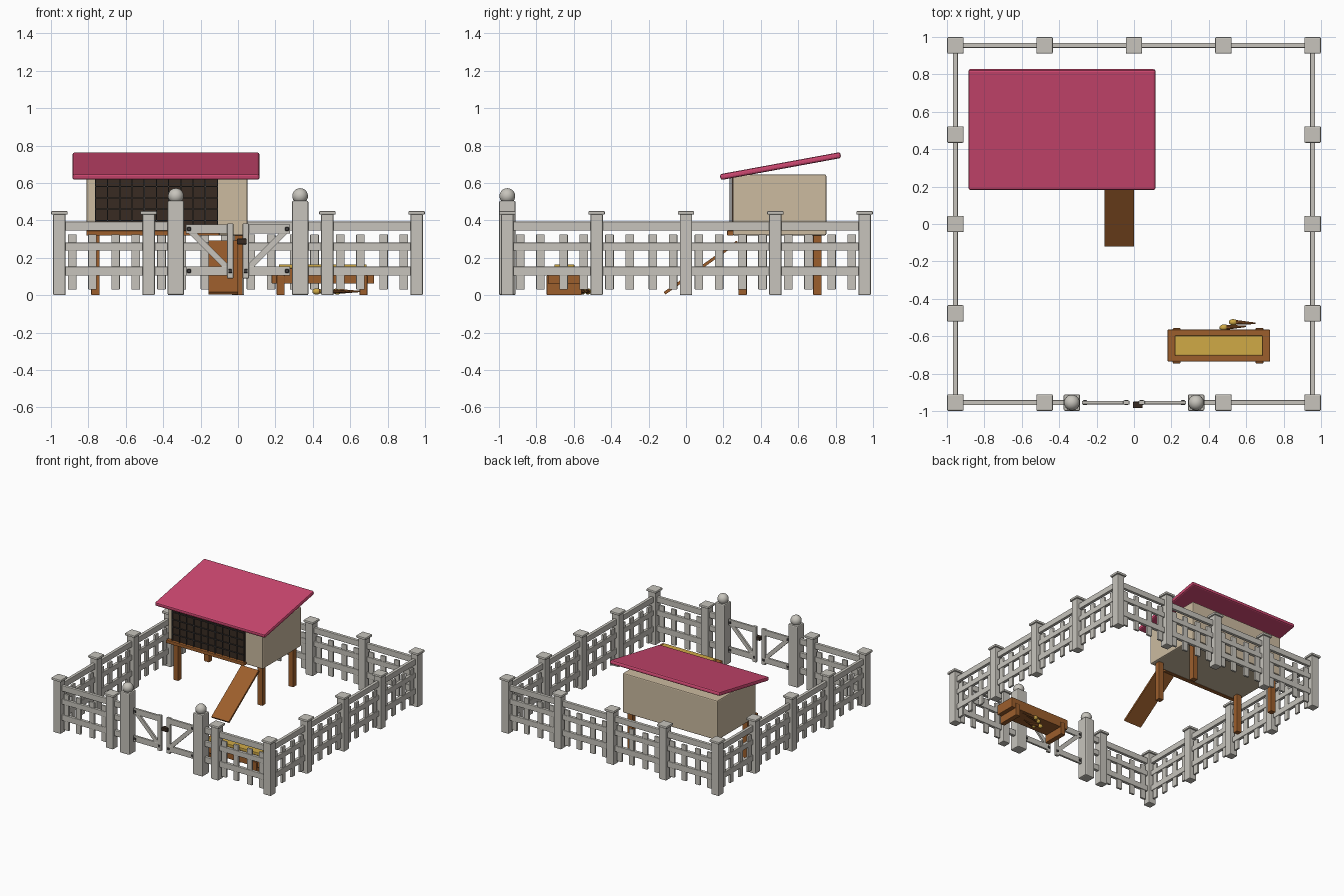
import bpy, bmesh, math
from mathutils import Matrix, Vector

if "Cube" in bpy.data.objects:
    bpy.data.objects.remove(bpy.data.objects["Cube"])


def material(name, r, g, b):
    def lin(c):
        c /= 255
        return c / 12.92 if c < 0.04045 else ((c + 0.055) / 1.055) ** 2.4
    m = bpy.data.materials.new(name)
    m.diffuse_color = (lin(r), lin(g), lin(b), 1)
    m.use_nodes = True
    m.node_tree.nodes["Principled BSDF"].inputs["Base Color"].default_value = m.diffuse_color
    return m


GREY = material("weathered_white", 199, 196, 188)
PINK = material("roof_pink", 206, 72, 113)
TAN = material("wall_tan", 204, 187, 160)
BROWN = material("wood_brown", 156, 94, 44)
DARK = material("dark_opening", 56, 43, 34)
IRON = material("iron", 62, 60, 60)
STRAW = material("straw_yellow", 208, 170, 70)


def finish(name, bm, mat, bevel=0, smooth=False):
    me = bpy.data.meshes.new(name)
    bm.to_mesh(me)
    bm.free()
    ob = bpy.data.objects.new(name, me)
    bpy.context.collection.objects.link(ob)
    me.materials.append(mat)
    if bevel:
        mod = ob.modifiers.new("bevel", "BEVEL")
        mod.width = bevel
        mod.segments = 2
    if smooth:
        for p in me.polygons:
            p.use_smooth = True
    return ob


def boxes(name, items, mat, bevel=0):
    """Each item is (x0, x1, y0, y1, z0, z1)."""
    bm = bmesh.new()
    for x0, x1, y0, y1, z0, z1 in items:
        m = Matrix.Translation(((x0 + x1) / 2, (y0 + y1) / 2, (z0 + z1) / 2)) \
            @ Matrix.Diagonal((x1 - x0, y1 - y0, z1 - z0, 1))
        bmesh.ops.create_cube(bm, size=1, matrix=m)
    return finish(name, bm, mat, bevel)


def tilted(name, center, size, axis, angle, mat, bevel=0):
    bm = bmesh.new()
    m = Matrix.Translation(center) @ Matrix.Rotation(angle, 4, axis) @ Matrix.Diagonal((*size, 1))
    bmesh.ops.create_cube(bm, size=1, matrix=m)
    return finish(name, bm, mat, bevel)


def around(x, y, half, z0, z1):
    return (x - half, x + half, y - half, y + half, z0, z1)


# Fence posts with flat caps
E = 0.955
STEPS = (-E, -0.478, 0, 0.478, E)
spots = {(x, y) for x in STEPS for y in STEPS if max(abs(x), abs(y)) == E}
spots = sorted(spots - {(0, -E)})
boxes("fence_posts", [around(x, y, 0.033, 0, 0.435) for x, y in spots], GREY, 0.006)
boxes("post_caps", [around(x, y, 0.044, 0.43, 0.45) for x, y in spots], GREY, 0.006)

# Fence rails, three high, on each side with a gap for the gate
G = 0.332
RAILS = ((0.345, 0.393), (0.238, 0.281), (0.105, 0.153))
rails = []
for z0, z1 in RAILS:
    rails += [(s * E - 0.013, s * E + 0.013, -E, E, z0, z1) for s in (-1, 1)]
    rails += [(-E, E, E - 0.013, E + 0.013, z0, z1)]
    rails += [(a, b, -E - 0.013, -E + 0.013, z0, z1) for a, b in ((-E, -G), (G, E))]
boxes("fence_rails", rails, GREY, 0.004)

# Pickets, four in each bay
pickets = []
for a, b in zip(STEPS, STEPS[1:]):
    for off in (-0.17, -0.062, 0.062, 0.17):
        t = (a + b) / 2 + off
        for s in (-1, 1):
            pickets.append((s * E - 0.009, s * E + 0.009, t - 0.023, t + 0.023, 0.03, 0.325))
            if s == 1 or abs(t) > 0.48:
                pickets.append((t - 0.023, t + 0.023, s * E - 0.009, s * E + 0.009, 0.03, 0.325))
boxes("fence_pickets", pickets, GREY, 0.004)

# Gate posts with ball tops
boxes("gate_posts", [around(s * G, -E, 0.044, 0, 0.505) for s in (-1, 1)], GREY, 0.008)
bm = bmesh.new()
for s in (-1, 1):
    bmesh.ops.create_uvsphere(bm, u_segments=24, v_segments=14, radius=0.042,
                              matrix=Matrix.Translation((s * G, -E, 0.53)))
finish("gate_post_balls", bm, GREY, smooth=True)

# Two gate leaves with diagonal braces, bolts and a latch
for s, side in ((-1, "left"), (1, "right")):
    def span(a, b):
        return tuple(sorted((s * a, s * b)))
    boxes(side + "_gate_frame", [
        (*span(0.025, 0.058), -E - 0.011, -E + 0.011, 0.09, 0.383),
        (*span(0.03, 0.278), -E - 0.009, -E + 0.009, 0.33, 0.378),
        (*span(0.03, 0.278), -E - 0.009, -E + 0.009, 0.105, 0.153)], GREY, 0.003)
    tilted(side + "_gate_brace", (s * 0.15, -E, 0.24), (0.29, 0.016, 0.032), 'Y',
           -s * math.atan2(0.2, 0.2), GREY)
    boxes(side + "_gate_bolts", [
        (s * x - 0.01, s * x + 0.01, -E - 0.014, -E + 0.014, z - 0.01, z + 0.01)
        for x, z in ((0.262, 0.354), (0.262, 0.129), (0.042, 0.129))], IRON, 0.003)
boxes("gate_latch", [(-0.005, 0.045, -0.985, -0.95, 0.272, 0.302)], DARK, 0.003)

# Hutch: walls, legs, ledge
boxes("hutch_walls", [(-0.81, 0.05, 0.25, 0.75, 0.32, 0.645)], TAN, 0.008)
boxes("hutch_legs", [(x, x + 0.045, y, y + 0.045, 0, 0.33)
                     for x in (-0.785, -0.02) for y in (0.28, 0.68)], BROWN, 0.004)
boxes("hutch_ledge", [(-0.81, -0.1, 0.22, 0.255, 0.318, 0.345)], BROWN, 0.004)

# Wire front
boxes("hutch_opening", [(-0.765, -0.107, 0.243, 0.252, 0.343, 0.63)], DARK)
wires = [(x - 0.003, x + 0.003, 0.232, 0.238, 0.343, 0.63)
         for x in [-0.762 + 0.652 * i / 10 for i in range(11)]]
wires += [(-0.765, -0.107, 0.232, 0.238, z - 0.003, z + 0.003) for z in (0.40, 0.46, 0.52, 0.58)]
boxes("hutch_wire", wires, IRON)

# Sloping roof
tilted("hutch_roof", (-0.385, 0.505, 0.69), (1.0, 0.655, 0.032), 'X',
       math.radians(10.4), PINK, 0.011)

# Ramp
a, b = Vector((-0.08, -0.115, 0.01)), Vector((-0.08, 0.275, 0.285))
d = b - a
tilted("ramp", (a + b) / 2, (0.158, d.length, 0.016), 'X', math.atan2(d.z, d.y), BROWN)

# Feeding trough
boxes("trough", [
    (0.18, 0.727, -0.735, -0.565, 0.062, 0.085),
    (0.18, 0.727, -0.735, -0.70, 0.065, 0.145),
    (0.18, 0.727, -0.60, -0.565, 0.065, 0.145),
    (0.18, 0.22, -0.735, -0.565, 0.065, 0.145),
    (0.687, 0.727, -0.735, -0.565, 0.065, 0.145)], BROWN, 0.004)
boxes("trough_feet", [(x, x + 0.042, -0.745, -0.557, 0, 0.105) for x in (0.207, 0.65)],
      BROWN, 0.004)
boxes("trough_straw", [(0.218, 0.688, -0.703, -0.597, 0.08, 0.165)], STRAW, 0.004)

# Root vegetables lying by the trough: tapered bodies with yellow heads
bodies, heads = bmesh.new(), bmesh.new()
for x, y, turn in ((0.53, -0.525, -3), (0.48, -0.553, 3), (0.42, -0.60, -10), (0.46, -0.63, 12)):
    m = Matrix.Translation((x, y, 0.02)) @ Matrix.Rotation(math.radians(turn), 4, 'Z')
    cone = m @ Matrix.Translation((0.06, 0, 0)) @ Matrix.Rotation(math.pi / 2, 4, 'Y')
    bmesh.ops.create_cone(bodies, cap_ends=True, segments=10, radius1=0.014, radius2=0.004,
                          depth=0.12, matrix=cone)
    bmesh.ops.create_uvsphere(heads, u_segments=10, v_segments=6, radius=0.017,
                              matrix=m @ Matrix.Diagonal((1.4, 1, 1, 1)))
finish("root_bodies", bodies, BROWN)
finish("root_heads", heads, STRAW, smooth=True)
